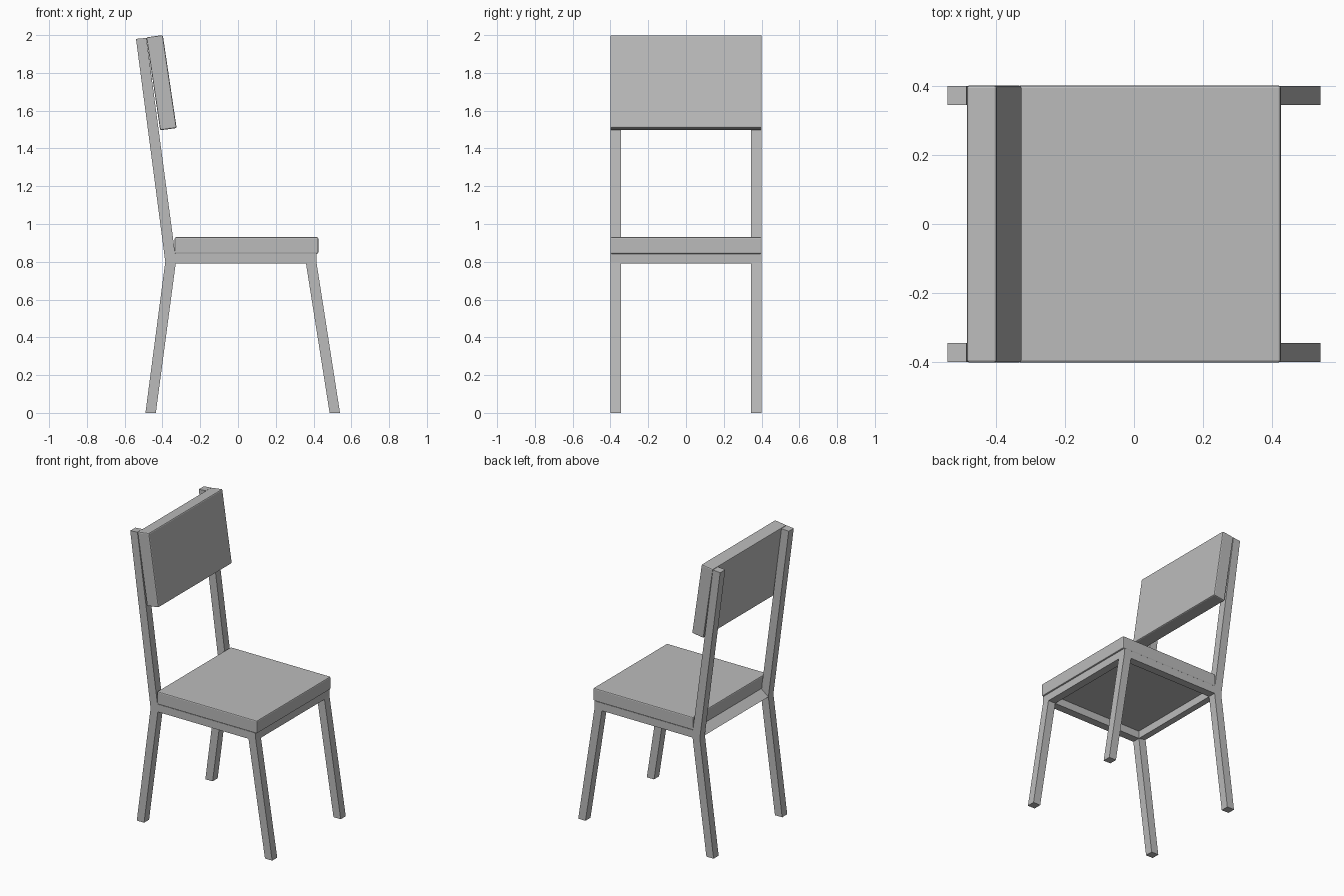
import bpy
import bmesh

cube = bpy.data.objects.get("Cube")
if cube:
    bpy.data.objects.remove(cube, do_unlink=True)

grey = bpy.data.materials.new("grey")
grey.use_nodes = True
colour = (0.5, 0.5, 0.5, 1)
grey.diffuse_color = colour
grey.node_tree.nodes["Principled BSDF"].inputs["Base Color"].default_value = colour


def extrude_profile(name, profile, y0, y1, bevel=0):
    """Sweep an x-z outline from y0 to y1, with optional softened edges."""
    bm = bmesh.new()
    face = bm.faces.new([bm.verts.new((x, y0, z)) for x, z in profile])
    swept = bmesh.ops.extrude_face_region(bm, geom=[face])
    verts = [v for v in swept["geom"] if isinstance(v, bmesh.types.BMVert)]
    bmesh.ops.translate(bm, verts=verts, vec=(0, y1 - y0, 0))
    bmesh.ops.recalc_face_normals(bm, faces=bm.faces)
    mesh = bpy.data.meshes.new(name)
    bm.to_mesh(mesh)
    bm.free()
    mesh.materials.append(grey)
    obj = bpy.data.objects.new(name, mesh)
    bpy.context.collection.objects.link(obj)
    if bevel:
        mod = obj.modifiers.new("soft_edges", "BEVEL")
        mod.width = bevel
        mod.segments = 2
    return obj


HALF = 0.4      # half width of the chair
INNER = 0.345   # inner side of the legs

# Side frames: back leg, side rail, front leg and back post in one outline
side = [(-0.49, 0), (-0.435, 0), (-0.33, 0.79), (0.36, 0.79),
        (0.485, 0), (0.54, 0), (0.415, 0.8), (0.415, 0.843),
        (-0.333, 0.843), (-0.485, 1.985), (-0.54, 1.98), (-0.385, 0.8)]
for name, sign in (("left_side_frame", 1), ("right_side_frame", -1)):
    extrude_profile(name, side, sign * INNER, sign * HALF)

# Cross rails under the seat; the back one has a sloping outer face
front_rail = [(0.36, 0.79), (0.415, 0.79), (0.415, 0.843), (0.36, 0.843)]
back_rail = [(-0.385, 0.8), (-0.33, 0.79), (-0.33, 0.843)]
extrude_profile("front_rail", front_rail, -INNER, INNER)
extrude_profile("back_rail", back_rail, -INNER, INNER)

# Seat and leaning backrest
seat = [(-0.335, 0.842), (0.425, 0.842), (0.425, 0.93), (-0.335, 0.93)]
extrude_profile("seat", seat, -0.401, 0.401, 0.007)
backrest = [(-0.412, 1.496), (-0.325, 1.508), (-0.398, 2.0), (-0.485, 1.988)]
extrude_profile("backrest", backrest, -0.401, 0.401, 0.007)
